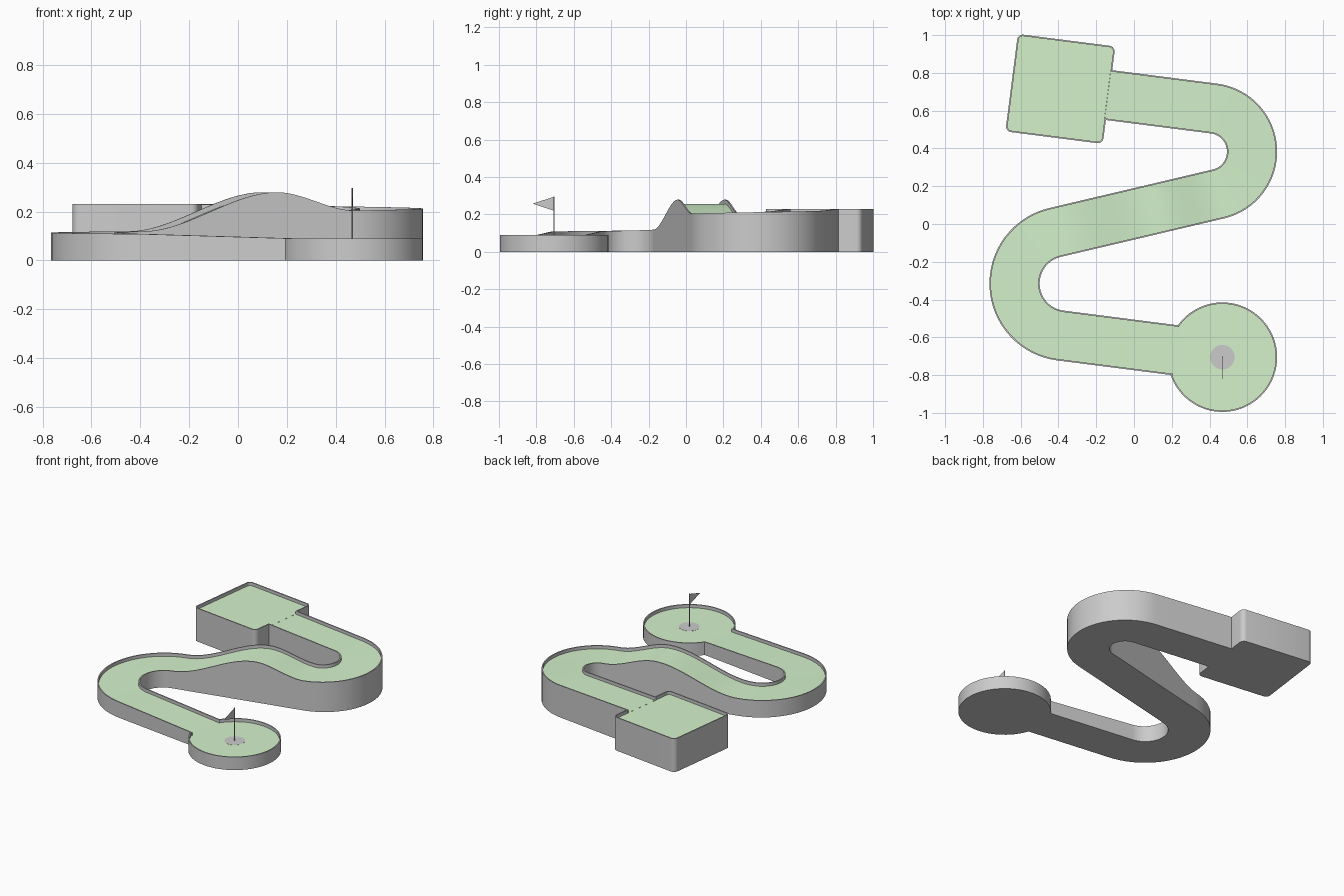
import bpy, bmesh
from math import sin, cos, pi, radians, atan2, asin
from mathutils import Vector

if "Cube" in bpy.data.objects:
    bpy.data.objects.remove(bpy.data.objects["Cube"])

T, DROP, HW = 0.008, 0.022, 0.133      # rim thickness, rim height, half lane width
A = radians(-7.3)                      # heading of the two outer straights
U, N = Vector((cos(A), sin(A))), Vector((-sin(A), cos(A)))
C1, R1 = Vector((0.395, 0.383)), 0.23  # right bend
C2, R2 = Vector((-0.355, -0.315)), 0.2775  # left bend
CUP, RC = Vector((0.468, -0.705)), 0.288

green = bpy.data.materials.new("turf")
green.diffuse_color = (0.66, 0.89, 0.60, 1)
green.use_nodes = True
green.node_tree.nodes["Principled BSDF"].inputs["Base Color"].default_value = green.diffuse_color
grey = bpy.data.materials.new("plain")
grey.diffuse_color = (0.8, 0.8, 0.8, 1)
grey.use_nodes = True
grey.node_tree.nodes["Principled BSDF"].inputs["Base Color"].default_value = grey.diffuse_color


def finish(name, bm):
    bmesh.ops.recalc_face_normals(bm, faces=bm.faces)
    me = bpy.data.meshes.new(name)
    bm.to_mesh(me)
    bm.free()
    ob = bpy.data.objects.new(name, me)
    bpy.context.collection.objects.link(ob)
    me.materials.append(grey)
    me.materials.append(green)
    bpy.ops.object.select_all(action='DESELECT')
    ob.select_set(True)
    bpy.context.view_layer.objects.active = ob
    bpy.ops.object.shade_smooth_by_angle(angle=radians(30))
    return ob


def ring(bm, pts):
    return [bm.verts.new(p) for p in pts]


def pad(name, outer, inner, rim):
    """Flat pad with a rim that is left open where the lane joins."""
    bm = bmesh.new()
    z = rim - DROP
    rings = [ring(bm, ((*o, 0), (*o, rim), (*i, rim), (*i, z))) for o, i in zip(outer, inner)]
    for a, b in zip(rings, rings[1:]):
        for k in range(3):
            bm.faces.new((a[k], b[k], b[k + 1], a[k + 1]))
    bm.faces.new([r[0] for r in rings])
    bm.faces.new([r[3] for r in rings]).material_index = 1
    return finish(name, bm)


def smooth(t):
    return t * t * (3 - 2 * t)


# Lane stations: centre point, sideways direction, rim height
d = C1 - C2
ramp = atan2(d.y, d.x) - asin((R1 + R2) / d.length)
st = []


def straight(p, q, z0, z1):
    side = (q - p).normalized()
    side = Vector((-side.y, side.x))
    for i in range(5):
        st.append((p.lerp(q, i / 4), side, z0 + (z1 - z0) * i / 4))


def bend(c, r, a0, a1, z0, z1, n=32):
    s = 1 if a1 < a0 else -1
    for i in range(1, n + 1):
        a = a0 + (a1 - a0) * i / n
        v = Vector((cos(a), sin(a)))
        st.append((c + v * r, v * s, z0 + (z1 - z0) * i / n))


start = C1 + N * R1
straight(start - U * (0.56 + T), start, 0.23, 0.221)
bend(C1, R1, A + pi / 2, ramp - pi / 2, 0.221, 0.204)

# Hump between the bends
p, q = st[-1][0], C2 + Vector((-sin(ramp), cos(ramp))) * R2
side, PEAK = Vector((sin(ramp), -cos(ramp))) * -1, 0.367
side = -side if side.dot(st[-1][1]) < 0 else side
for i in range(1, 41):
    t = i / 40
    z = 0.204 + 0.075 * smooth(t / PEAK) if t < PEAK else 0.119 + 0.16 * smooth((1 - t) / (1 - PEAK))
    st.append((p.lerp(q, t), side, z))
bend(C2, R2, ramp + pi / 2, A + 1.5 * pi, 0.119, 0.108)
last = st[-1][0]
mouth = last + U * 0.61
straight(last + U * 0.01, mouth + U * T, 0.108, 0.09)

bm = bmesh.new()
flip = st[0][1]
rings = []
prev = flip
for c, s, z in st:
    if s.dot(prev) < 0:
        s = -s
    prev = s
    sec = ((HW, 0), (HW, z), (HW - T, z), (HW - T, z - DROP),
           (T - HW, z - DROP), (T - HW, z), (-HW, z), (-HW, 0))
    rings.append(ring(bm, [(*(c + s * w), h) for w, h in sec]))
for a, b in zip(rings, rings[1:]):
    for k in range(8):
        m = (k + 1) % 8
        bm.faces.new((a[k], b[k], b[m], a[m])).material_index = int(k == 3)
finish("winding_lane", bm)

# Square tee pad with rounded corners
M, H, CR = Vector((-0.39, 0.715)), 0.26, 0.03


def tee_outline(h, r):
    pts = [(h, HW)]
    for k, (sx, sy) in enumerate(((1, 1), (-1, 1), (-1, -1), (1, -1))):
        for j in range(6):
            a = (k + j / 5) * pi / 2
            pts.append((sx * (h - r) + r * cos(a), sy * (h - r) + r * sin(a)))
    pts.append((h, -HW))
    return [M + U * x + N * y for x, y in pts]


pad("tee_pad", tee_outline(H, CR), tee_outline(H - T, CR - T), 0.23)

# Round putting green at the end
e0, e1 = mouth - N * HW - CUP, mouth + N * HW - CUP
a0 = atan2(e0.y, e0.x) % (2 * pi)
a1 = atan2(e1.y, e1.x) % (2 * pi) + 2 * pi
arc = [a0 + (a1 - a0) * i / 64 for i in range(65)]
pad("round_green", *[[CUP + Vector((cos(a), sin(a))) * r for a in arc] for r in (RC + 0.002, RC + 0.002 - T)], 0.09)

# Cup disc, pole and pennant
FLOOR = 0.09 - DROP
for name, r, z0, z1, n in (("cup", 0.065, FLOOR - 0.02, FLOOR + 0.001, 32),
                           ("flag_pole", 0.003, FLOOR, 0.297, 10)):
    bm = bmesh.new()
    bmesh.ops.create_cone(bm, cap_ends=True, segments=n, radius1=r, radius2=r, depth=z1 - z0)
    finish(name, bm).location = (CUP.x, CUP.y, (z0 + z1) / 2)

bm = bmesh.new()
tri = ((CUP.y, 0.295), (CUP.y, 0.22), (CUP.y - 0.115, 0.2575))
f, b = [ring(bm, [(CUP.x + x, y, z) for y, z in tri]) for x in (0.001, -0.001)]
bm.faces.new(f)
bm.faces.new(b[::-1])
for k in range(3):
    m = (k + 1) % 3
    bm.faces.new((f[k], b[k], b[m], f[m]))
finish("pennant", bm)
